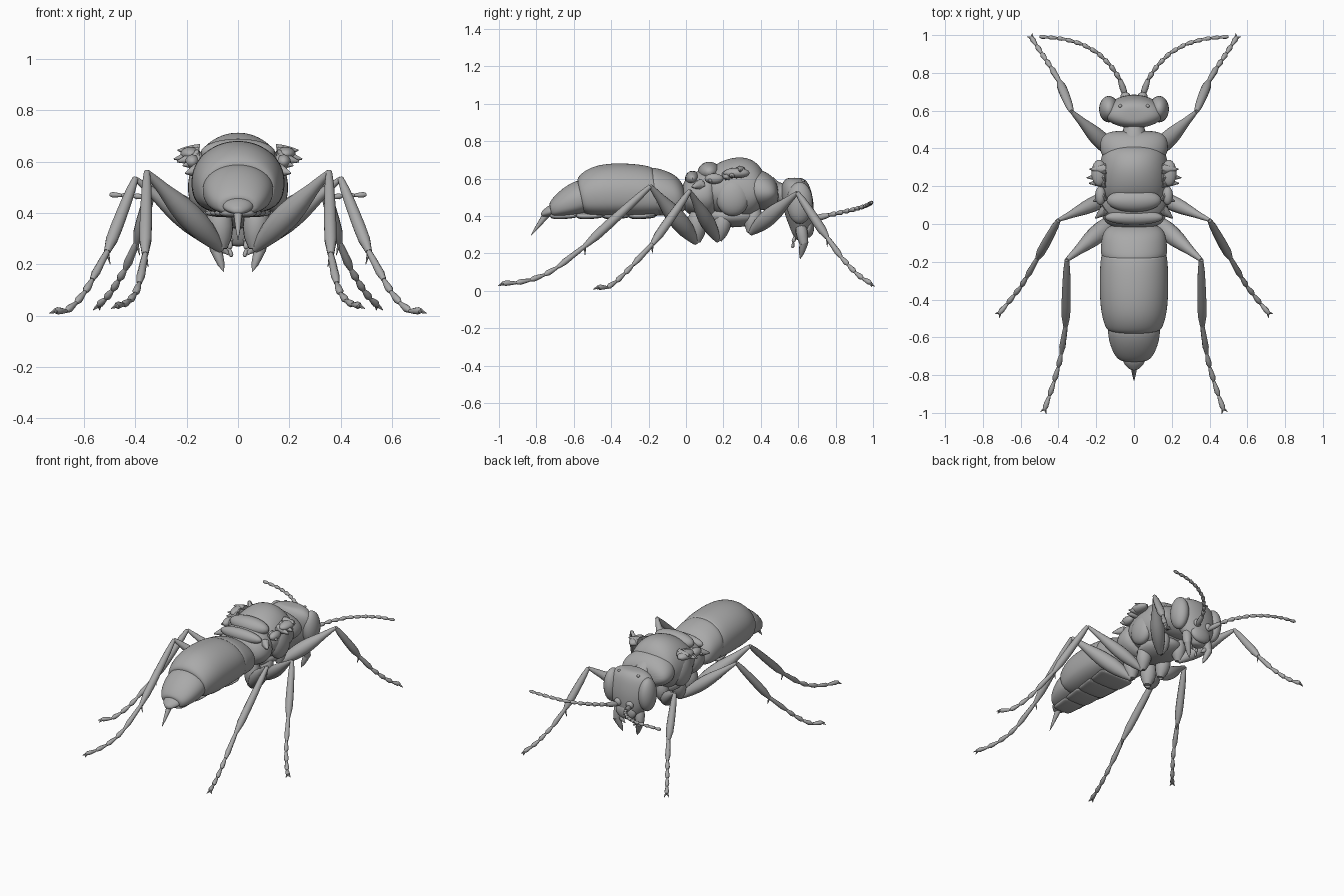
import bpy, bmesh, math
from mathutils import Vector

if "Cube" in bpy.data.objects:
    bpy.data.objects.remove(bpy.data.objects["Cube"])

GREY = (0.4, 0.4, 0.4, 1)
shell = bpy.data.materials.new("shell grey")
shell.use_nodes = True
shell.diffuse_color = GREY
shell.node_tree.nodes["Principled BSDF"].inputs["Base Color"].default_value = GREY


def finish(name, bm, mirror=False, subdiv=0):
    """Turn a bmesh into a smooth object, optionally mirrored across x."""
    bmesh.ops.recalc_face_normals(bm, faces=bm.faces)
    mesh = bpy.data.meshes.new(name)
    bm.to_mesh(mesh)
    bm.free()
    mesh.materials.append(shell)
    obj = bpy.data.objects.new(name, mesh)
    bpy.context.collection.objects.link(obj)
    if mirror:
        obj.modifiers.new("Mirror", "MIRROR").use_clip = False
        obj.modifiers["Mirror"].use_mirror_merge = False
    if subdiv:
        mod = obj.modifiers.new("Subdivision", "SUBSURF")
        mod.levels = mod.render_levels = subdiv
    bpy.ops.object.select_all(action="DESELECT")
    obj.select_set(True)
    bpy.context.view_layer.objects.active = obj
    bpy.ops.object.shade_smooth_by_angle(angle=math.radians(50))
    return obj


def skin(bm, rings):
    """Bridge equal rings of points and cap both ends."""
    rows = [[bm.verts.new(p) for p in ring] for ring in rings]
    n = len(rows[0])
    for a, b in zip(rows, rows[1:]):
        for i in range(n):
            j = (i + 1) % n
            bm.faces.new((a[i], a[j], b[j], b[i]))
    bm.faces.new(rows[0])
    bm.faces.new(rows[-1])


def loft(name, stations, axis="y", tilt=0.0, flat=1.0, sides=20):
    """Body shell from (position, high, low, half width); flat < 1 squares the low side."""
    rings = []
    for pos, hi, lo, w in stations:
        mid = lo + (hi - lo) * 0.45
        ring = []
        for i in range(sides):
            a = math.tau * i / sides
            c, s = math.cos(a), math.sin(a)
            if s < 0:
                c = math.copysign(abs(c) ** flat, c)
                s = -abs(s) ** flat
            v = mid + s * (hi - mid if s > 0 else mid - lo)
            shifted = pos + tilt * (v - mid)
            ring.append((w * c, shifted, v) if axis == "y" else (w * c, v, shifted))
        rings.append(ring)
    bm = bmesh.new()
    skin(bm, rings)
    return finish(name, bm, subdiv=2)


def spindle(bm, a, b, radii, sides=10):
    """Straight turned piece from a to b with evenly spaced radii."""
    a, b = Vector(a), Vector(b)
    d = (b - a).normalized()
    u = d.orthogonal().normalized()
    v = d.cross(u)
    rings = []
    for k, r in enumerate(radii):
        p = a.lerp(b, k / (len(radii) - 1))
        rings.append([p + r * (u * math.cos(math.tau * i / sides) + v * math.sin(math.tau * i / sides))
                      for i in range(sides)])
    skin(bm, rings)


def along(pts, t):
    """Point at fraction t of the length of a polyline."""
    pts = [Vector(p) for p in pts]
    left = t * sum((q - p).length for p, q in zip(pts, pts[1:]))
    for p, q in zip(pts, pts[1:]):
        step = (q - p).length
        if left <= step:
            return p.lerp(q, left / step)
        left -= step
    return pts[-1]


def chain(bm, pts, count, r0, r1):
    """Row of flared beads following a polyline."""
    for k in range(count):
        r = r0 + (r1 - r0) * k / max(1, count - 1)
        spindle(bm, along(pts, k / count), along(pts, (k + 1) / count),
                (r * 0.55, r * 0.8, r, r * 1.1, r * 0.6), 8)


def blob(name, centre, size, mirror=False):
    bm = bmesh.new()
    bmesh.ops.create_uvsphere(bm, u_segments=24, v_segments=14, radius=1)
    for v in bm.verts:
        v.co = Vector(centre) + Vector([c * s for c, s in zip(v.co, size)])
    return finish(name, bm, mirror)


# Abdomen segments, front to tip
loft("abdomen_front", [(0.0, .55, .46, .09), (-.015, .59, .43, .14), (-.05, .63, .405, .17),
                       (-.12, .655, .40, .178), (-.17, .665, .40, .178), (-.18, .64, .42, .15)],
     tilt=-.15, flat=.7)
loft("abdomen_middle", [(-.14, .64, .42, .15), (-.15, .668, .40, .176), (-.25, .682, .395, .184),
                        (-.36, .686, .395, .184), (-.46, .672, .395, .178), (-.53, .635, .40, .16),
                        (-.56, .605, .41, .145), (-.565, .58, .43, .12)], tilt=-.2, flat=.7)
loft("abdomen_rear", [(-.53, .59, .43, .13), (-.56, .595, .415, .143), (-.63, .56, .40, .132),
                      (-.69, .51, .395, .108), (-.72, .475, .395, .08), (-.725, .46, .405, .06)],
     tilt=-.2, flat=.7)
loft("abdomen_tip", [(-.70, .47, .40, .07), (-.74, .455, .395, .055), (-.765, .43, .395, .03),
                     (-.775, .42, .40, .012)])
bm = bmesh.new()
spindle(bm, (0, -.73, .43), (0, -.83, .295), (.022, .018, .013, .008, .001))
finish("sting", bm)

# Overlapping belly plates
for k in range(4):
    y = -.16 - k * .14
    w = .13 - k * .018
    loft("belly_plate_%d" % (k + 1), [(y, .42, .395, w), (y - .02, .42, .387, w),
                                      (y - .13, .42, .38, w * .9), (y - .15, .42, .395, w * .7)], flat=.6)

# Thorax
loft("thorax_rear", [(-.02, .56, .46, .09), (-.005, .60, .42, .145), (.05, .64, .39, .182),
                     (.12, .665, .38, .185), (.17, .66, .40, .15)])
loft("thorax_middle", [(.11, .63, .47, .13), (.13, .67, .43, .165), (.19, .705, .39, .183),
                       (.27, .722, .37, .187), (.34, .705, .37, .18), (.39, .66, .40, .165),
                       (.42, .60, .45, .11)], tilt=.1)
loft("thorax_collar", [(.34, .64, .45, .15), (.37, .655, .43, .18), (.43, .645, .43, .185),
                       (.475, .61, .46, .165), (.495, .57, .49, .11)], tilt=-.1)
blob("thorax_back_plate", (0, .125, .635), (.145, .062, .055))
blob("thorax_back_band", (0, .035, .60), (.155, .04, .042))
blob("thorax_underside", (0, .25, .40), (.13, .16, .06))
blob("thorax_side_plate", (.145, .25, .50), (.05, .09, .10), True)
blob("wing_base", (.185, .27, .63), (.04, .07, .028), True)
blob("rear_wing_base", (.178, .15, .60), (.028, .05, .028), True)

# Torn wing stubs and side spines
bm = bmesh.new()
for y0, z0, x1, y1, z1 in ((.29, .64, .235, .29, .645), (.25, .63, .25, .245, .61), (.22, .62, .238, .215, .60),
                           (.15, .60, .215, .12, .585), (.08, .57, .205, .03, .555)):
    spindle(bm, (.15, y0, z0), (x1, y1, z1), (.03, .024, .015, .003), 7)
finish("wing_stubs", bm, True)

# Neck and waist
bm = bmesh.new()
spindle(bm, (0, .45, .53), (0, .55, .51), (.08, .06, .055, .07), 16)
finish("neck", bm)
bm = bmesh.new()
spindle(bm, (0, -.05, .50), (0, .03, .50), (.08, .055, .055, .09), 16)
finish("waist", bm)

# Head
loft("head", [(.605, .61, .55, .05), (.598, .635, .53, .10), (.57, .66, .51, .145), (.52, .675, .505, .16),
              (.46, .685, .515, .158), (.40, .685, .53, .14), (.35, .68, .55, .108), (.31, .665, .565, .08),
              (.28, .65, .58, .05), (.27, .635, .595, .03)], axis="z")
blob("eye", (.133, .608, .47), (.052, .07, .112), True)
blob("small_eye", (.073, .625, .588), (.01, .01, .009), True)
blob("antenna_socket", (.045, .678, .40), (.026, .02, .026), True)
blob("face_shield", (0, .655, .34), (.075, .03, .055))

# Jaws and mouth feelers
bm = bmesh.new()
spindle(bm, (.075, .61, .36), (.088, .63, .25), (.025, .032, .03, .022))
spindle(bm, (.088, .632, .265), (.055, .61, .17), (.024, .02, .014, .001))
spindle(bm, (.07, .62, .27), (.03, .62, .235), (.018, .012, .002))
finish("jaw", bm, True)
bm = bmesh.new()
chain(bm, [(.02, .59, .32), (.035, .575, .27), (.025, .57, .23)], 3, .012, .008)
finish("mouth_feeler", bm, True)

# Antennae
bm = bmesh.new()
spindle(bm, (.045, .68, .385), (.075, .765, .405), (.012, .016, .017, .015, .011))
chain(bm, [(.075, .765, .405), (.115, .83, .42), (.19, .905, .437), (.28, .955, .452), (.38, .982, .465),
           (.50, .992, .472)], 11, .013, .010)
finish("antenna", bm, True)

# Legs: hip top, hip end, knee, ankle, tarsus points, thigh and hip thickness
LEGS = {
    "front_leg": ((.06, .37, .45), (.075, .345, .31), (.33, .595, .525), (.395, .755, .285),
                  [(.44, .83, .18), (.50, .92, .08), (.545, .99, .04)], .045, .046),
    "middle_leg": ((.08, .21, .42), (.075, .17, .27), (.40, .02, .535), (.51, -.18, .25),
                   [(.59, -.32, .10), (.66, -.41, .015), (.715, -.475, .02)], .040, .048),
    "hind_leg": ((.075, .06, .43), (.065, .055, .26), (.355, -.19, .56), (.362, -.54, .24),
                 [(.39, -.72, .10), (.43, -.86, .045), (.475, -.985, .04)], .050, .052),
}
for name, (top, hip, knee, ankle, foot, thick, hip_r) in LEGS.items():
    bm = bmesh.new()
    top, hip, knee, ankle = map(Vector, (top, hip, knee, ankle))
    # hip, thigh and shin
    spindle(bm, top, hip, [hip_r * f for f in (.6, .95, 1, .85, .45)], 14)
    spindle(bm, hip, knee, [thick * f for f in (.35, .65, .88, 1, 1, .9, .72, .52, .38, .22)], 14)
    spindle(bm, knee, ankle, (.012, .019, .022, .024, .025, .024, .013), 10)
    # shin spur
    spindle(bm, ankle, ankle + Vector((-.012, .0, -.05)), (.007, .005, .001), 6)
    # jointed foot with claws
    path = [ankle] + foot
    spindle(bm, ankle, along(path, .36), (.011, .014, .015, .017, .010), 8)
    chain(bm, [along(path, t) for t in (.36, .5, .65, .8, 1)], 4, .014, .013)
    tip = Vector(foot[-1])
    out = (tip - Vector(foot[-2])).normalized()
    side = out.cross(Vector((0, 0, 1))).normalized()
    for s in (-1, 1):
        spindle(bm, tip - out * .01, tip + out * .015 + side * s * .016 - Vector((0, 0, .012)),
                (.008, .006, .001), 6)
    finish(name, bm, True)
